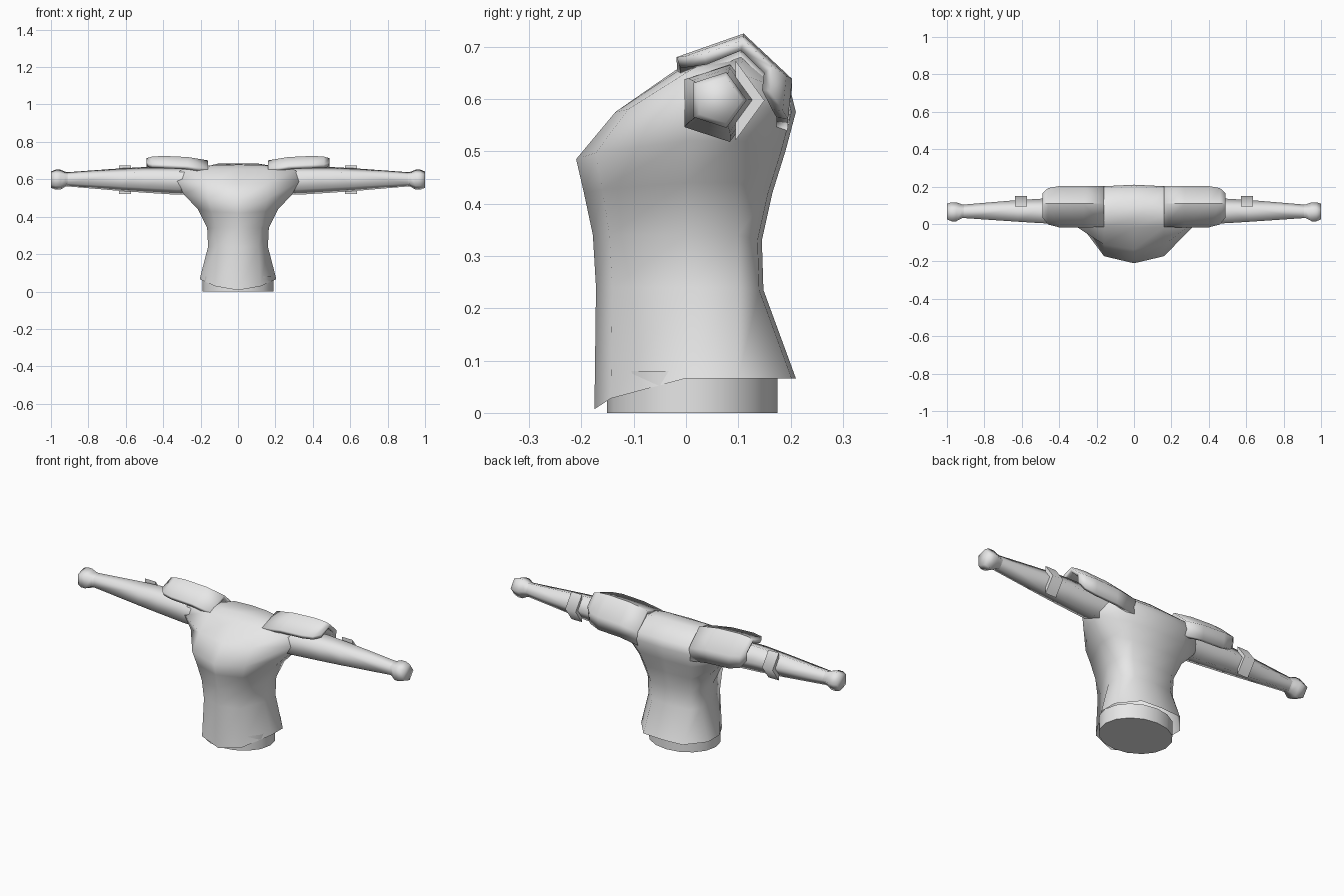
import bpy, bmesh, math

if "Cube" in bpy.data.objects:
    bpy.data.objects.remove(bpy.data.objects["Cube"], do_unlink=True)

grey = bpy.data.materials.new("plain_grey")
grey.use_nodes = True
grey.diffuse_color = (0.8, 0.8, 0.8, 1)
grey.node_tree.nodes["Principled BSDF"].inputs["Base Color"].default_value = (0.8, 0.8, 0.8, 1)


def loft(name, rings, closed=True, cap_start=False, cap_end=False,
         angle=80, mirror=False, thickness=0):
    """Skin a list of equal-length point rings into one object."""
    bm = bmesh.new()
    rows = [[bm.verts.new(p) for p in ring] for ring in rings]
    n = len(rows[0])
    for a, b in zip(rows, rows[1:]):
        for i in range(n if closed else n - 1):
            j = (i + 1) % n
            bm.faces.new((a[i], a[j], b[j], b[i]))
    if cap_start:
        bm.faces.new(rows[0])
    if cap_end:
        bm.faces.new(rows[-1])
    bmesh.ops.recalc_face_normals(bm, faces=bm.faces)
    # Open shells are turned to face upward
    if not closed and sum(f.normal.z for f in bm.faces) < 0:
        bmesh.ops.reverse_faces(bm, faces=bm.faces)
    mesh = bpy.data.meshes.new(name)
    bm.to_mesh(mesh)
    bm.free()
    mesh.materials.append(grey)
    ob = bpy.data.objects.new(name, mesh)
    bpy.context.collection.objects.link(ob)
    bpy.ops.object.select_all(action='DESELECT')
    ob.select_set(True)
    bpy.context.view_layer.objects.active = ob
    bpy.ops.object.shade_smooth_by_angle(angle=math.radians(angle))
    if thickness:
        mod = ob.modifiers.new("Thickness", 'SOLIDIFY')
        mod.thickness = thickness
        mod.offset = -1
    if mirror:
        ob.modifiers.new("Mirror", 'MIRROR').use_clip = False
    return ob


def torso_ring(zf, zs, zb, w, cx, yf, yb):
    """Ten-sided body section: front, side and back heights, widths, depths."""
    y0, y1 = max(0, yf + 0.01), min(0.1, yb - 0.03)
    half = [(cx, yf * 0.82, 0.65 * zf + 0.35 * zs), (w, y0, zs),
            (w, y1, zs), (cx, yb - 0.008, zb)]
    left = [(-x, y, z) for x, y, z in reversed(half)]
    return [(0, yf, zf)] + half + [(0, yb, zb)] + left


# Body, from hem to closed neckline
loft("torso", [torso_ring(*r) for r in [
    (0.007, 0.066, 0.066, 0.205, 0.12, -0.175, 0.21),
    (0.24, 0.24, 0.235, 0.16, 0.11, -0.172, 0.148),
    (0.34, 0.34, 0.33, 0.165, 0.12, -0.178, 0.145),
    (0.42, 0.44, 0.42, 0.215, 0.14, -0.195, 0.165),
    (0.485, 0.52, 0.50, 0.29, 0.16, -0.21, 0.19),
    (0.575, 0.59, 0.575, 0.33, 0.16, -0.135, 0.21),
    (0.655, 0.65, 0.615, 0.31, 0.16, -0.02, 0.20),
    (0.678, 0.674, 0.685, 0.15, 0.10, 0.03, 0.12)]], cap_end=True)

# Undershirt showing below the hem
oval = [(0.19 * math.cos(a), 0.012 + 0.163 * math.sin(a))
        for a in (math.tau * i / 16 for i in range(16))]
loft("undershirt", [[(x, y, z) for x, y in oval] for z in (0, 0.08)],
     cap_start=True, angle=50)


def pentagon(x, cy, cz, r):
    """Five-sided arm section, flat at the front and pointed at the back."""
    return [(x, cy + r * math.cos(math.tau * i / 5), cz + r * math.sin(math.tau * i / 5))
            for i in range(5)]


# Arms with fists
loft("arms", [pentagon(*s) for s in [
    (0.25, 0.06, 0.592, 0.078), (0.33, 0.06, 0.592, 0.078),
    (0.50, 0.063, 0.597, 0.072), (0.62, 0.064, 0.598, 0.064),
    (0.91, 0.064, 0.600, 0.040)]], mirror=True)
loft("fists", [pentagon(*s) for s in [
    (0.90, 0.064, 0.60, 0.039), (0.92, 0.064, 0.60, 0.041),
    (0.95, 0.060, 0.598, 0.056), (0.975, 0.060, 0.598, 0.056),
    (1.0, 0.062, 0.598, 0.046)]], cap_end=True, mirror=True)

# Elbow pads wrapping the back of each arm
loft("elbow_pads", [[pentagon(x, 0.07, 0.597, 0.08)[i] for i in (4, 0, 1)]
                    for x in (0.572, 0.636)],
     cap_start=True, cap_end=True, angle=75, mirror=True)

# Shoulder plates, bent over a ridge and tapering outward
profile = [(-0.018, 0.680), (0.11, 0.725), (0.203, 0.638), (0.195, 0.562)]
sections = [(0.16, 0.99, -0.024), (0.27, 1.0, -0.006), (0.40, 1.0, 0),
            (0.46, 0.88, -0.004), (0.488, 0.6, -0.012)]
loft("shoulder_plates", [[(x, 0.11 + (y - 0.11) * s, 0.725 + (z - 0.725) * s + dz)
                          for y, z in profile] for x, s, dz in sections],
     closed=False, angle=60, mirror=True, thickness=0.022)
